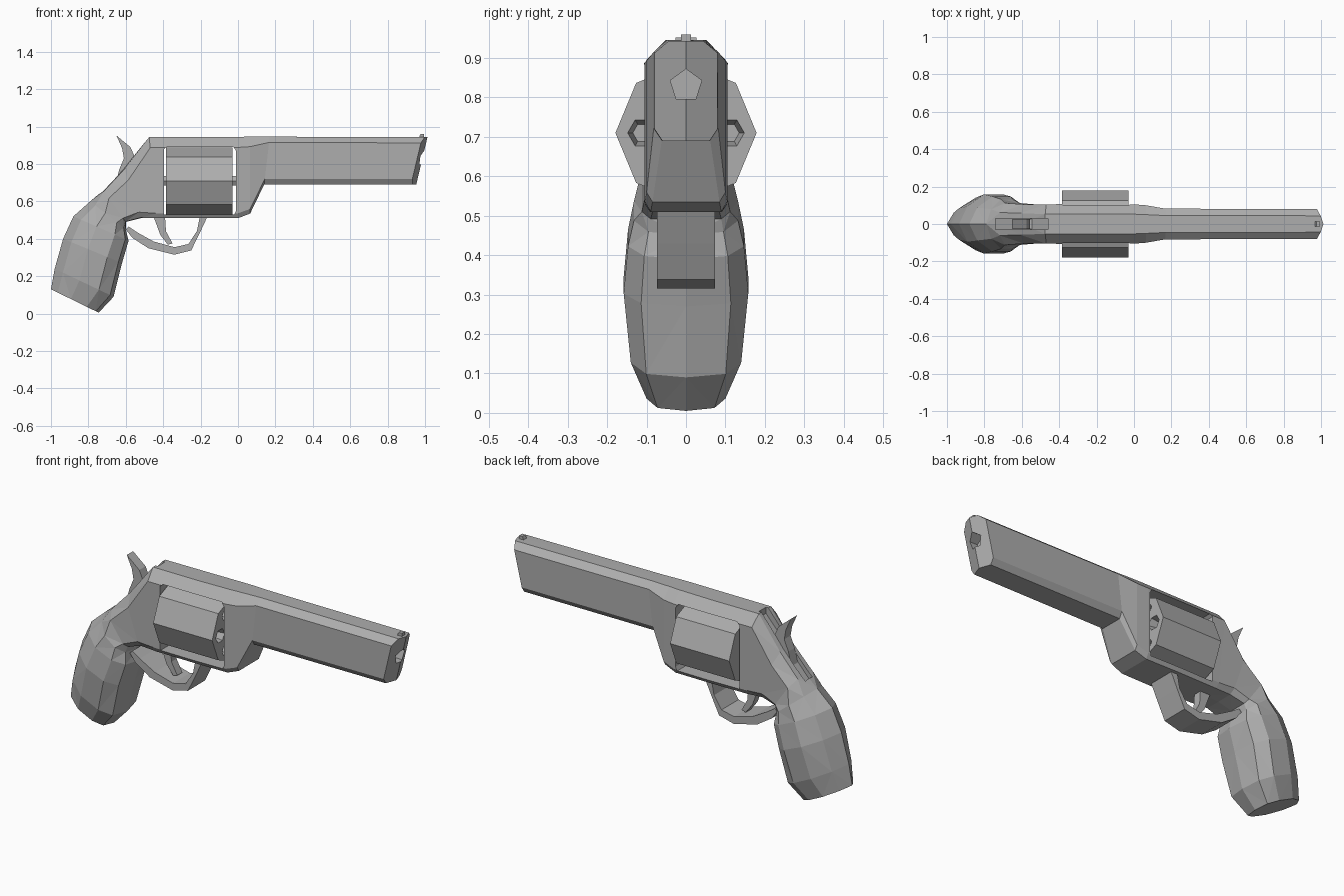
import bpy, bmesh, math
from mathutils import Vector

if "Cube" in bpy.data.objects:
    bpy.data.objects.remove(bpy.data.objects["Cube"])

steel = bpy.data.materials.new("steel grey")
steel.diffuse_color = (0.42, 0.42, 0.42, 1)
steel.use_nodes = True
steel.node_tree.nodes["Principled BSDF"].inputs["Base Color"].default_value = steel.diffuse_color


def finish(name, bm):
    bmesh.ops.recalc_face_normals(bm, faces=bm.faces)
    me = bpy.data.meshes.new(name)
    bm.to_mesh(me)
    bm.free()
    me.materials.append(steel)
    ob = bpy.data.objects.new(name, me)
    bpy.context.collection.objects.link(ob)
    return ob


def prism(name, pts, half):
    """Side profile (x, z) extruded to +-half in y."""
    bm = bmesh.new()
    f = bm.faces.new([bm.verts.new((x, -half, z)) for x, z in pts])
    ext = bmesh.ops.extrude_face_region(bm, geom=[f])["geom"]
    bmesh.ops.translate(bm, vec=(0, 2 * half, 0),
                        verts=[v for v in ext if isinstance(v, bmesh.types.BMVert)])
    return finish(name, bm)


def rod(name, x0, x1, y, z, r, sides, turn=0, r1=None):
    """Many-sided bar along x."""
    bm = bmesh.new()
    rings = []
    for x, rad in ((x0, r), (x1, r if r1 is None else r1)):
        rings.append([bm.verts.new((x, y + rad * math.cos(turn + 2 * math.pi * i / sides),
                                    z + rad * math.sin(turn + 2 * math.pi * i / sides)))
                      for i in range(sides)])
    bm.faces.new(rings[0])
    bm.faces.new(rings[1])
    for i in range(sides):
        j = (i + 1) % sides
        bm.faces.new((rings[0][i], rings[0][j], rings[1][j], rings[1][i]))
    return finish(name, bm)


def cut(target, cutter):
    cutter.hide_render = True
    cutter.hide_viewport = True
    m = target.modifiers.new("cut", "BOOLEAN")
    m.operation = 'DIFFERENCE'
    m.solver = 'EXACT'
    m.object = cutter


# Body: one loft from grip butt to muzzle.
# Cross-section styles as (fraction from lower to upper point, fraction of half width)
GRIP = [(0, 0), (.06, .72), (.25, 1), (.58, 1), (.86, .6), (1, 0)]
REAR = [(0, 0), (.01, .8), (.12, 1), (.75, 1), (.97, .55), (1, 0)]
FRAME = [(0, 0), (0, .85), (.06, 1), (.87, 1), (1, .5), (1, 0)]
BARREL = [(0, 0), (0, .75), (.12, 1), (.88, 1), (1, .55), (1, 0)]
# lower x, z, upper x, z, half width, style, forward bulge at the middle
sections = [
    (-.745, .005, -1, .13, .1, GRIP, 0),
    (-.665, .09, -.98, .24, .14, GRIP, 0),
    (-.62, .27, -.935, .4, .158, GRIP, 0),
    (-.585, .39, -.88, .52, .147, GRIP, 0),
    (-.6, .45, -.79, .6, .132, GRIP, 0),
    (-.6, .49, -.72, .66, .112, REAR, 0),
    (-.52, .51, -.61, .78, .105, REAR, 0),
    (-.43, .51, -.475, .943, .105, FRAME, 0),
    (-.2, .51, -.2, .943, .108, FRAME, 0),
    (0, .51, 0, .945, .105, FRAME, 0),
    (.065, .535, .065, .946, .1, FRAME, 0),
    (.14, .69, .17, .946, .082, BARREL, 0),
    (.925, .69, .985, .943, .08, BARREL, .028),
]
bm = bmesh.new()
rings = []
for lx, lz, ux, uz, w, style, bulge in sections:
    half = [(s, k) for s, k in style]
    full = half + [(s, -k) for s, k in half[-2:0:-1]]
    rings.append([bm.verts.new((lx + (ux - lx) * s + bulge * (1 - abs(k)), w * k,
                                lz + (uz - lz) * s)) for s, k in full])
n = len(rings[0])
for a, b in zip(rings, rings[1:]):
    for i in range(n):
        j = (i + 1) % n
        bm.faces.new((a[i], a[j], b[j], b[i]))
for r in (rings[0], rings[-1]):
    bm.faces.new(r[:n // 2 + 1])
    bm.faces.new(r[n // 2:] + r[:1])
# faceted triangles on the grip
bmesh.ops.triangulate(bm, faces=[f for f in bm.faces if f.calc_center_median().x < -.45])
body = finish("frame_grip_and_barrel", bm)

# Cylinder window, bore and hammer slot
cut(body, prism("window_cutter", [(-.395, .53), (-.02, .53), (-.01, .55), (-.01, .87),
                                  (-.025, .892), (-.38, .892), (-.395, .88)], .3))
cut(body, rod("bore_cutter", .93, 1.1, 0, .83, .042, 5, math.pi / 2))
cut(body, prism("slot_cutter", [(-.74, .60), (-.46, .91), (-.46, 1.05), (-.74, 1.05)], .03))

# Octagonal cylinder with chambers and centre pin
drum = rod("cylinder", -.385, -.03, 0, .71, .179, 8)
for i in range(6):
    a = math.pi / 3 * i
    cut(drum, rod("chamber_cutter", -.09, -.02, .11 * math.cos(a),
                  .71 + .11 * math.sin(a), .025, 6, 0, .04))
rod("centre_pin", -.41, 0, 0, .71, .03, 6)

# Trigger guard
prism("trigger_guard", [(-.60, .45), (-.565, .405), (-.48, .35), (-.34, .315), (-.25, .338),
                        (-.205, .43), (-.165, .515), (-.205, .515), (-.22, .44), (-.265, .372),
                        (-.34, .355), (-.45, .385), (-.54, .435), (-.585, .465)], .073)

# Trigger
prism("trigger", [(-.45, .515), (-.39, .515), (-.385, .44), (-.35, .375), (-.375, .368),
                  (-.415, .42)], .022)

# Hammer with curved spur
prism("hammer", [(-.66, .67), (-.52, .82), (-.555, .815), (-.555, .845), (-.575, .89),
                 (-.65, .952), (-.62, .885), (-.61, .83), (-.635, .77)], .027)

# Front sight
prism("front_sight", [(.965, .935), (.995, .935), (.995, .96), (.975, .96)], .013)
